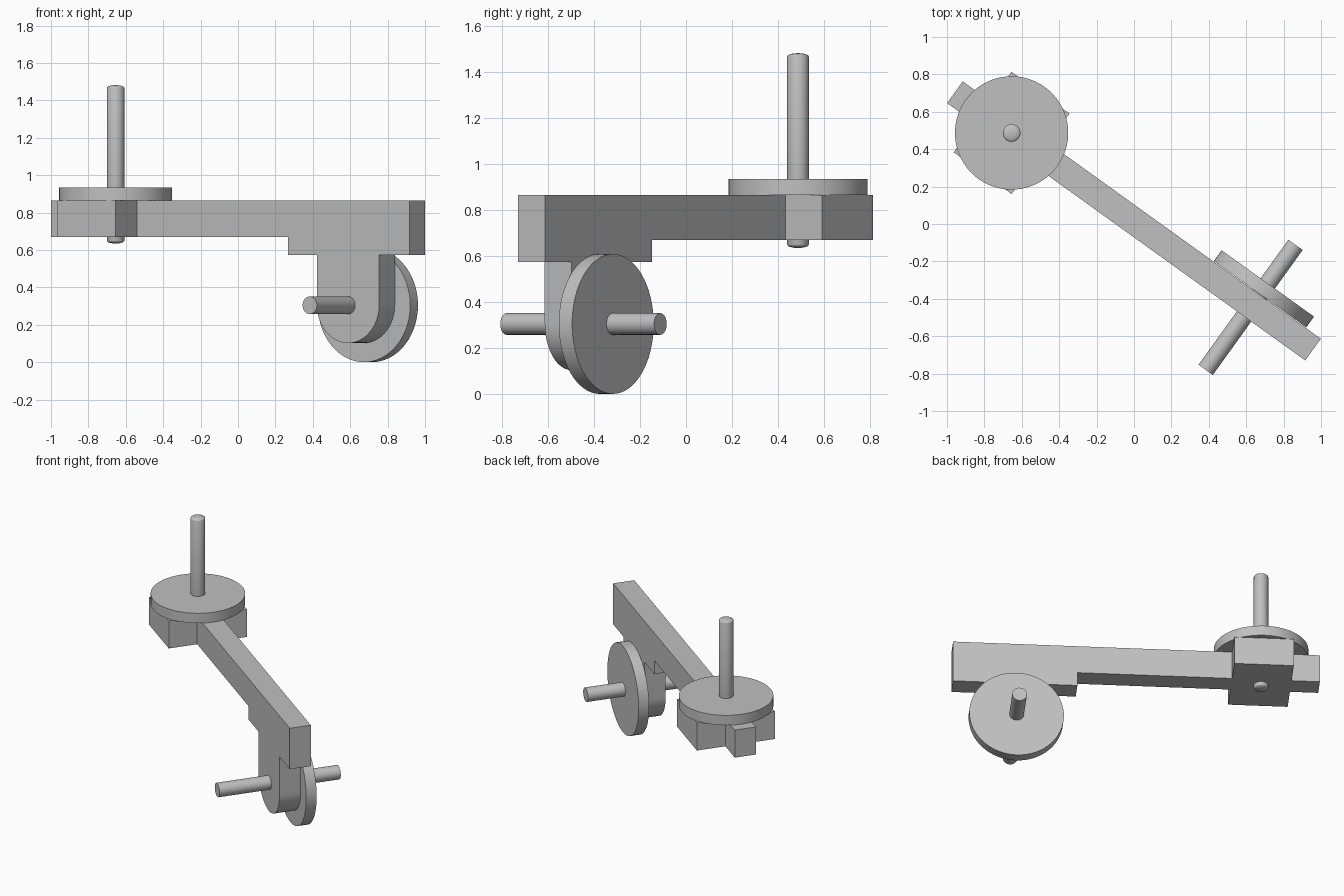
import bpy, bmesh
from math import radians, pi, sin, cos
from mathutils import Matrix, Vector

cube = bpy.data.objects.get("Cube")
if cube:
    bpy.data.objects.remove(cube, do_unlink=True)

grey = bpy.data.materials.new("mid_grey")
grey.use_nodes = True
colour = (0.53, 0.53, 0.53, 1)
grey.diffuse_color = colour
grey.node_tree.nodes["Principled BSDF"].inputs["Base Color"].default_value = colour

# Parts are built with the beam along X, then the whole layout is turned
FRAME = Matrix.Translation((0, 0.0165, 0)) @ Matrix.Rotation(radians(-35.7), 4, "Z")
HALF = 0.0715          # half thickness of the beam
TOP, UNDER, STEP = 0.865, 0.67, 0.575
PIVOT_X, WHEEL_X, AXLE_Z = -0.806, 0.776, 0.305


def finish(name, bm, local=Matrix()):
    bmesh.ops.recalc_face_normals(bm, faces=bm.faces)
    mesh = bpy.data.meshes.new(name)
    bm.to_mesh(mesh)
    bm.free()
    mesh.materials.append(grey)
    obj = bpy.data.objects.new(name, mesh)
    obj.matrix_world = FRAME @ local
    bpy.context.collection.objects.link(obj)
    bpy.ops.object.select_all(action="DESELECT")
    obj.select_set(True)
    bpy.context.view_layer.objects.active = obj
    bpy.ops.object.shade_smooth_by_angle(angle=radians(30))
    return obj


def extrude(name, outline, y0, y1):
    """Extrude an XZ outline from y0 to y1."""
    bm = bmesh.new()
    face = bm.faces.new([bm.verts.new((x, y0, z)) for x, z in outline])
    geom = bmesh.ops.extrude_face_region(bm, geom=[face])["geom"]
    verts = [g for g in geom if isinstance(g, bmesh.types.BMVert)]
    bmesh.ops.translate(bm, verts=verts, vec=(0, y1 - y0, 0))
    return finish(name, bm)


def lathe(name, profile, local):
    """Spin a radius/height profile around its own Z axis."""
    bm = bmesh.new()
    verts = [bm.verts.new((r, 0, z)) for r, z in profile]
    edges = [bm.edges.new(pair) for pair in zip(verts, verts[1:])]
    bmesh.ops.spin(bm, geom=verts + edges, cent=(0, 0, 0), axis=(0, 0, 1),
                   angle=2 * pi, steps=64)
    bmesh.ops.remove_doubles(bm, verts=bm.verts, dist=0.0002)
    return finish(name, bm, local)


def drum(radius, z0, z1):
    return [(0, z0), (radius, z0), (radius, z1), (0, z1)]


# Beam with stepped underside and a round-ended hanger, as one silhouette
R = 0.205
arc = [(WHEEL_X + R * cos(a), AXLE_Z + 0.003 - R * sin(a))
       for a in (pi * i / 32 for i in range(33))]
END = 1.179
outline = [(-END, TOP), (END, TOP), (END, STEP), (WHEEL_X + R, STEP), *arc,
           (WHEEL_X - R, STEP), (0.38, STEP), (0.38, UNDER), (-END, UNDER)]
extrude("beam_and_hanger", outline, -HALF, HALF)

# Pivot block cheeks on both sides of the beam
x0, x1 = PIVOT_X - 0.191, PIVOT_X + 0.191
cheek = [(x0, UNDER), (x1, UNDER), (x1, TOP), (x0, TOP)]
for name, side in (("front_cheek", -1), ("back_cheek", 1)):
    extrude(name, cheek, side * HALF, side * 0.265)

# Flat turning disc and the dome-ended upright pin
pivot = Matrix.Translation((PIVOT_X, 0, 0))
lathe("turning_disc", drum(0.303, TOP, 0.935), pivot)
ROD = 0.047
dome = [(ROD * cos(a), 0.015 * sin(a)) for a in (pi / 2 * i / 6 for i in range(7))]
dome[-1] = (0, 0.015)
pin = [(r, 0.65 - h) for r, h in reversed(dome)] + [(r, 1.467 + h) for r, h in dome]
lathe("upright_pin", pin, pivot)

# Wheel behind the hanger and its through axle
hub = Matrix.Translation((WHEEL_X, 0, AXLE_Z)) @ Matrix.Rotation(radians(-90), 4, "X")
lathe("wheel", drum(0.304, 0.075, 0.146), hub)
lathe("axle", drum(ROD, -0.423, 0.4), hub)
